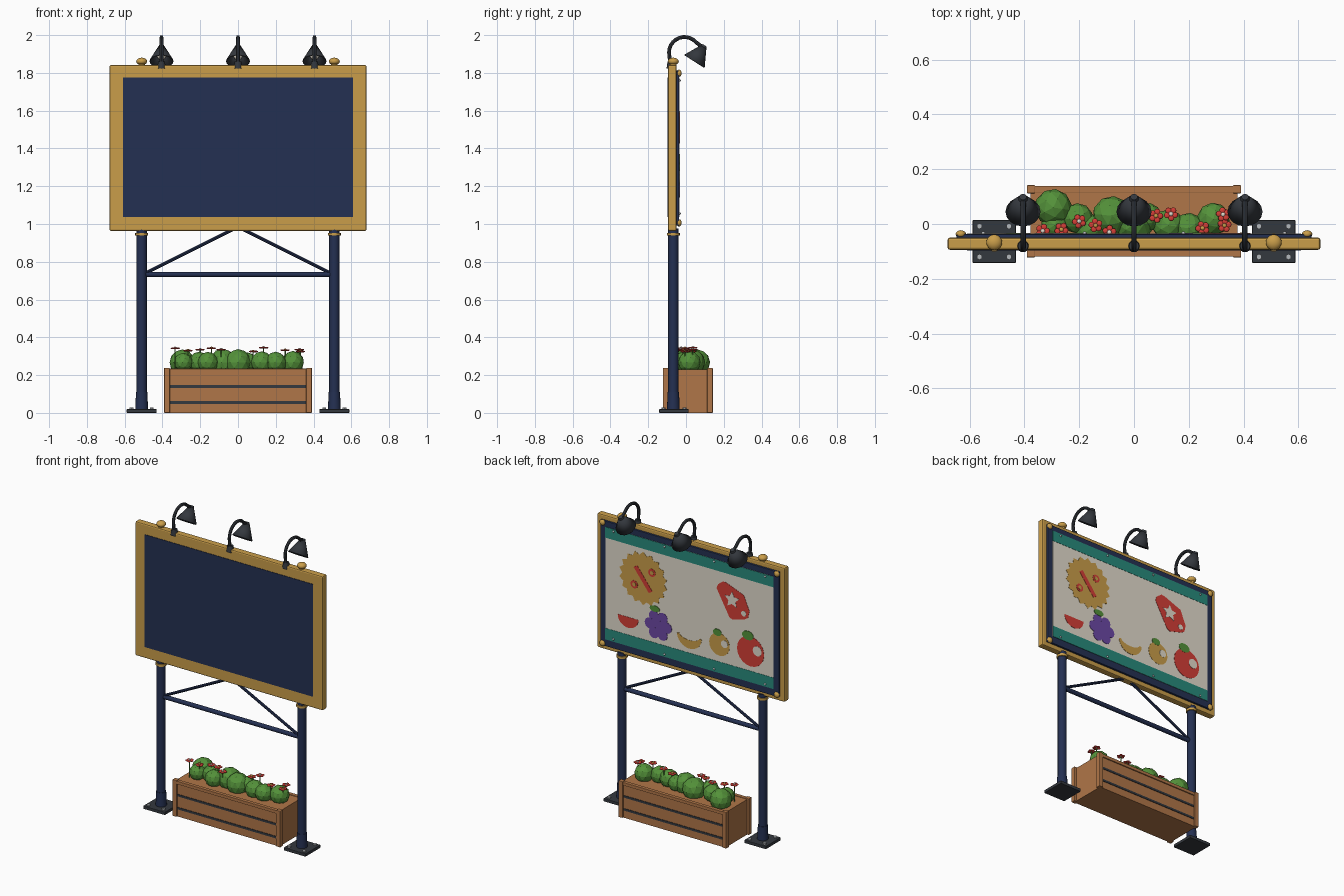
import bpy, bmesh, math
from math import sin, cos, pi
from mathutils import Vector

if "Cube" in bpy.data.objects:
    bpy.data.objects.remove(bpy.data.objects["Cube"])


def material(name, rgb):
    m = bpy.data.materials.new(name)
    lin = [((c / 255 + 0.055) / 1.055) ** 2.4 for c in rgb]
    m.diffuse_color = (*lin, 1)
    m.use_nodes = True
    m.node_tree.nodes["Principled BSDF"].inputs["Base Color"].default_value = m.diffuse_color
    return m


NAVY = material("navy paint", (36, 48, 82))
GOLD = material("gold trim", (202, 158, 74))
IRON = material("dark iron", (52, 56, 62))
WOOD = material("brown wood", (176, 118, 72))
GREEN = material("leaf green", (84, 146, 58))
RED = material("bright red", (212, 62, 54))
WHITE = material("poster cream", (226, 219, 205))
TEAL = material("teal band", (40, 138, 124))
PURPLE = material("grape purple", (108, 72, 164))
STEEL = material("pale steel", (180, 184, 188))


def finish(ob, name, mat, smooth=False, bevel=0):
    ob.name = name
    ob.data.materials.clear()
    ob.data.materials.append(mat)
    if bevel:
        b = ob.modifiers.new("bevel", "BEVEL")
        b.width, b.segments = bevel, 2
    if smooth:
        bpy.ops.object.select_all(action="DESELECT")
        ob.select_set(True)
        bpy.context.view_layer.objects.active = ob
        bpy.ops.object.shade_smooth_by_angle(angle=math.radians(35))
    return ob


def box(name, lo, hi, mat, bevel=0):
    lo, hi = Vector(lo), Vector(hi)
    bpy.ops.mesh.primitive_cube_add(size=1, location=(lo + hi) / 2)
    ob = bpy.context.object
    ob.scale = hi - lo
    bpy.ops.object.transform_apply(location=False, rotation=False)
    return finish(ob, name, mat, bevel=bevel)


def rod(name, a, b, r1, mat, r2=None, sides=16, fill="NGON"):
    a, b = Vector(a), Vector(b)
    bpy.ops.mesh.primitive_cone_add(vertices=sides, radius1=r1, radius2=r1 if r2 is None else r2,
                                    depth=(b - a).length, location=(a + b) / 2, end_fill_type=fill)
    ob = bpy.context.object
    ob.rotation_euler = (b - a).to_track_quat("Z", "Y").to_euler()
    return finish(ob, name, mat, True)


def ball(name, loc, r, mat, scale=(1, 1, 1)):
    bpy.ops.mesh.primitive_uv_sphere_add(segments=16, ring_count=8, radius=r, location=loc)
    bpy.context.object.scale = scale
    return finish(bpy.context.object, name, mat, True)


def plate(name, pts, mat, layer=1):
    """Thin poster cut-out on the back; points are (right, up) as seen from behind."""
    y0, y1 = -0.038, -0.0355 + 0.0015 * layer
    bm = bmesh.new()
    f = bm.faces.new([bm.verts.new((-h, y0, v)) for h, v in pts])
    ext = bmesh.ops.extrude_face_region(bm, geom=[f])["geom"]
    bmesh.ops.translate(bm, vec=(0, y1 - y0, 0), verts=[g for g in ext if isinstance(g, bmesh.types.BMVert)])
    bmesh.ops.recalc_face_normals(bm, faces=bm.faces)
    me = bpy.data.meshes.new(name)
    bm.to_mesh(me)
    bm.free()
    ob = bpy.data.objects.new(name, me)
    bpy.context.collection.objects.link(ob)
    return finish(ob, name, mat)


def ellipse(h, v, rx, ry=None, n=20, a0=0, a1=2 * pi):
    ry = ry or rx
    m = n if abs(a1 - a0) > 6.2 else n - 1
    return [(h + rx * cos(a0 + (a1 - a0) * i / m), v + ry * sin(a0 + (a1 - a0) * i / m)) for i in range(n)]


def star(h, v, r, r2, n, a0=pi / 2):
    return [(h + (r2 if i % 2 else r) * cos(a0 + i * pi / n),
             v + (r2 if i % 2 else r) * sin(a0 + i * pi / n)) for i in range(2 * n)]


# Display board: gold slab, navy front panel, navy rear frame
box("board_frame", (-.68, -.094, .963), (.68, -.05, 1.842), GOLD, .008)
box("front_panel", (-.61, -.097, 1.038), (.61, -.09, 1.775), NAVY)
box("rear_frame", (-.647, -.055, .992), (.647, -.037, 1.812), NAVY, .003)

# Rear poster with bands and border studs
plate("poster", [(-.61, 1.038), (.61, 1.038), (.61, 1.775), (-.61, 1.775)], WHITE, 0)
for v0, v1 in ((1.038, 1.112), (1.705, 1.775)):
    plate("poster_band", [(-.61, v0), (.61, v0), (.61, v1), (-.61, v1)], TEAL)
for z in (1.055, 1.76):
    for x in (-.55, -.18, .18, .55):
        ball("poster_stud", (x, -.034, z), .007, STEEL)
for x in (-.632, .632):
    for z in (1.006, 1.798):
        ball("corner_bolt", (x, -.037, z), .019, GOLD, (1, .75, 1))

# Round sale badge: notched disc, slanted bar and two rings
bh, bv = -.335, 1.51
plate("badge", star(bh, bv, .175, .152, 18), GOLD)
plate("badge_bar", [(bh - .068, bv + .058), (bh - .042, bv + .075), (bh + .068, bv - .068), (bh + .042, bv - .083)], RED, 2)
for s in (-1, 1):
    plate("badge_ring", ellipse(bh + s * .064, bv + s * .055, .026), RED, 2)
    plate("badge_ring_hole", ellipse(bh + s * .064, bv + s * .055, .013), GOLD, 3)

# Price tag with star and hole
th, tv = .32, 1.54
tag = [(-.122, .05), (-.112, .078), (-.075, .106), (-.05, .103), (.075, .055), (.116, -.04),
       (.106, -.085), (.082, -.1), (-.01, -.125), (-.03, -.115)]
plate("tag", [(th + a, tv + b) for a, b in tag], RED)
plate("tag_star", star(th - .01, tv + .003, .055, .027, 5), WHITE, 2)
plate("tag_hole", ellipse(th + .075, tv - .065, .018), WHITE, 2)

# Fruit row
plate("melon_slice", ellipse(-.444, 1.228, .075, .07, a0=pi, a1=2 * pi), RED)
for row, n in enumerate((2, 3, 2)):
    for i in range(n):
        plate("grape", ellipse(-.225 + (i - (n - 1) / 2) * .062, 1.285 - row * .054, .036), PURPLE, 1 + i * .1 + row * .3)
plate("grape_stem", ellipse(-.25, 1.335, .036, .02), GREEN, 2.4)
plate("banana", ellipse(0, 1.225, .09, .085, 14, 1.02 * pi, 1.98 * pi)
      + ellipse(0, 1.23, .075, .035, 12, 1.95 * pi, 1.05 * pi), GOLD)
for name, h, v, r, col in (("orange", .218, 1.226, .074, GOLD), ("apple", .444, 1.24, .098, RED)):
    plate(name, ellipse(h, v, r), col)
    plate(name + "_highlight", ellipse(h + r * .5, v + r * .15, r * .33), WHITE, 2)
    plate(name + "_leaf", ellipse(h - r * .2, v + r * 1.02, r * .42, r * .3), GREEN, 2)

# Legs with plates, sleeves, collars and finials; diagonal braces
PY = -.067
for s in (-1, 1):
    x = .51 * s
    box("foot_plate", (x - .079, -.142, 0), (x + .079, .014, .02), IRON, .003)
    for dx in (-.054, .054):
        for dy in (-.056, .056):
            rod("foot_bolt", (x + dx, -.064 + dy, .02), (x + dx, -.064 + dy, .029), .011, STEEL, sides=6)
    rod("leg", (x, PY, .01), (x, PY, .975), .027, NAVY)
    rod("leg_sleeve", (x, PY, .018), (x, PY, .11), .034, NAVY, .03)
    rod("leg_collar", (x, PY, .938), (x, PY, .953), .034, GOLD)
    rod("finial_neck", (x, PY, 1.835), (x, PY, 1.852), .018, GOLD)
    ball("finial", (x, PY, 1.861), .029, GOLD, (1, 1, .68))
    rod("brace", (.49 * s, PY, .74), (0, PY, .985), .009, NAVY, sides=8)
rod("cross_beam", (-.5, PY, .733), (.5, PY, .733), .014, NAVY)

# Three gooseneck lamps aimed at the poster
for x in (-.405, 0, .405):
    rod("lamp_base", (x, -.08, 1.822), (x, -.08, 1.86), .023, IRON, .018)
    cu = bpy.data.curves.new("lamp_arm", "CURVE")
    cu.dimensions, cu.bevel_depth, cu.bevel_resolution = "3D", .01, 2
    cu.use_fill_caps = True
    path = [(-.083, 1.845)] + [(-.008 + .082 * cos(a), 1.908 + .082 * sin(a))
                               for a in (pi - .155 * pi * i / 2 for i in range(11))] + [(.08, 1.942)]
    sp = cu.splines.new("POLY")
    sp.points.add(len(path) - 1)
    for p, (y, z) in zip(sp.points, path):
        p.co = (x, y, z, 1)
    arm = bpy.data.objects.new("lamp_arm", cu)
    bpy.context.collection.objects.link(arm)
    bpy.ops.object.select_all(action="DESELECT")
    arm.select_set(True)
    bpy.context.view_layer.objects.active = arm
    bpy.ops.object.convert(target="MESH")
    finish(bpy.context.object, "lamp_arm", IRON, True)
    rim, axis = Vector((x, .045, 1.862)), Vector((0, .54, .84))
    shade = rod("lamp_shade", rim, rim + axis * .088, .064, IRON, .018, fill="NOTHING")
    shade.modifiers.new("thickness", "SOLIDIFY").thickness = .005
    rod("lamp_cap", rim + axis * .08, rim + axis * .1, .02, IRON, .013)
    ball("lamp_bulb", rim + axis * .035, .024, WHITE)

# Planter: body, rim, corner posts and dark slat gaps
box("planter_body", (-.378, -.112, 0), (.378, .132, .23), WOOD)
for y0, y1 in ((-.119, -.095), (.115, .139)):
    box("planter_rim", (-.385, y0, .213), (.385, y1, .234), WOOD, .002)
    for z in (.055, .14):
        box("planter_gap", (-.36, y0 + .004, z - .007), (.36, y1 - .004, z + .007), IRON)
for x in (-.376, .376):
    for y in (-.107, .127):
        box("planter_corner", (x - .015, y - .015, 0), (x + .015, y + .015, .238), WOOD, .003)

# Low-poly bushes (x, y, radius)
for x, y, r in ((-.295, .06, .068), (-.205, .02, .056), (-.16, -.02, .055), (-.08, .03, .072), (0, .0, .07),
                (.05, .025, .052), (.125, -.005, .058), (.2, -.015, .056), (.29, .018, .06), (-.29, -.005, .05)):
    bpy.ops.mesh.primitive_ico_sphere_add(subdivisions=2, radius=r, location=(x, y, .268))
    bpy.context.object.rotation_euler = (0, 0, x * 9)
    finish(bpy.context.object, "bush", GREEN)

# Flowers on thin stems (x, y, height)
for i, (x, y, z) in enumerate(((-.333, -.025, .342), (-.265, -.02, .33), (-.2, .01, .335), (-.14, -.005, .342),
                               (-.09, -.03, .335), (.08, .03, .325), (.135, .037, .345), (.25, -.015, .332),
                               (.325, .035, .335), (.33, -.005, .325))):
    rod("flower_stem", (x, y, .225), (x, y, z), .003, GREEN, sides=5)
    for k in range(5):
        a = k * 2 * pi / 5 + i
        ball("flower_petal", (x + .015 * cos(a), y + .015 * sin(a), z), .011, RED, (1, 1, .4))
    ball("flower_centre", (x, y, z + .003), .008, GOLD if i % 2 else WHITE, (1, 1, .7))
